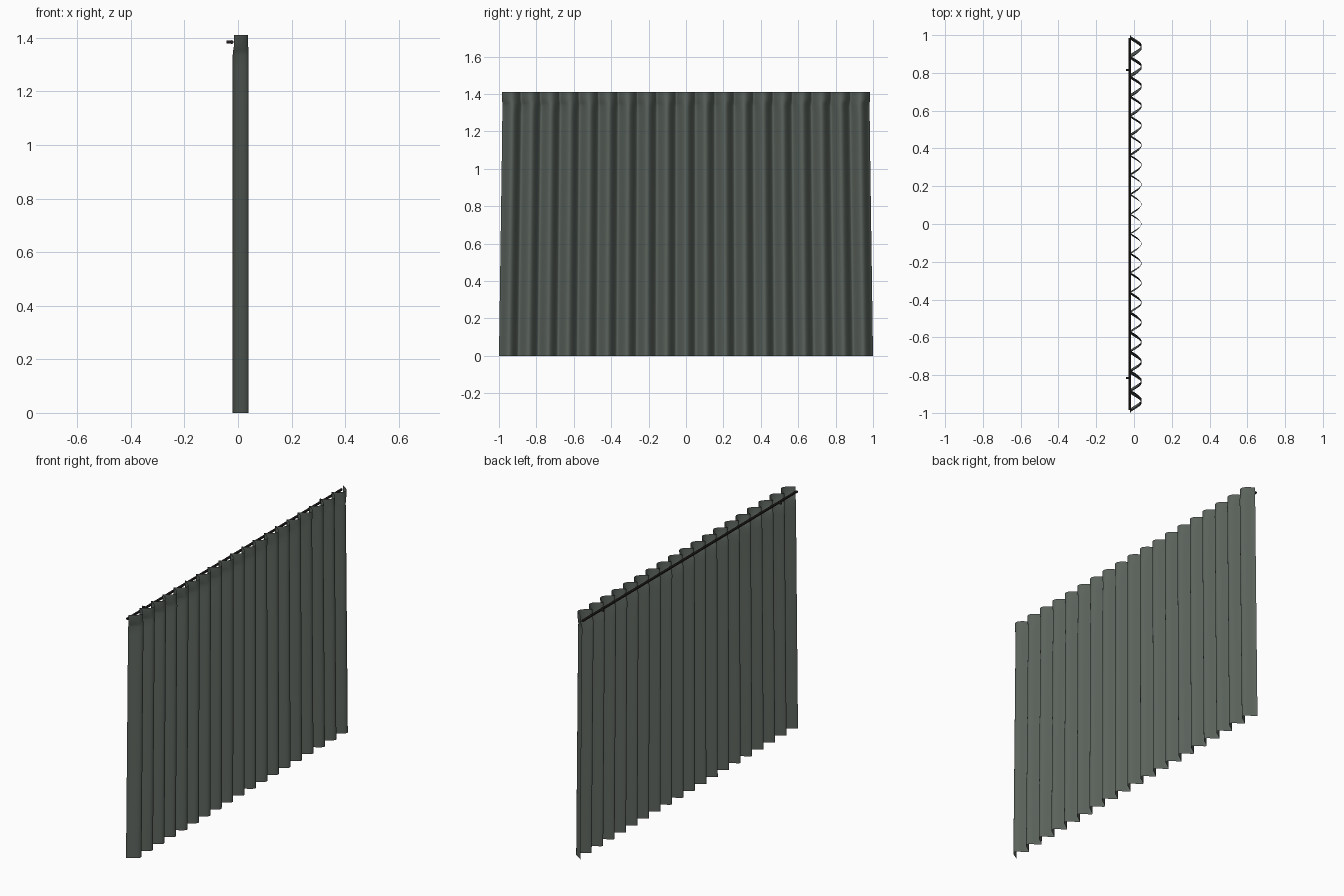
import bpy, bmesh, math

if "Cube" in bpy.data.objects:
    bpy.data.objects.remove(bpy.data.objects["Cube"])

def material(name, col):
    m = bpy.data.materials.new(name)
    m.diffuse_color = (*col, 1)
    m.use_nodes = True
    m.node_tree.nodes["Principled BSDF"].inputs["Base Color"].default_value = m.diffuse_color
    return m

cloth = material("grey green cloth", (0.105, 0.125, 0.108))
metal = material("dark metal", (0.02, 0.016, 0.015))

PLEATS, STEPS = 19, 16
# height, half width, back x, front x, ridge roundness, sideways pinch
ROWS = [(0.0, 1.0, -0.02, 0.04, 1.5, 0.0), (0.35, 0.995, -0.02, 0.04, 1.5, 0.0),
        (0.7, 0.99, -0.02, 0.04, 1.5, 0.0), (1.05, 0.985, -0.02, 0.04, 1.5, 0.0),
        (1.29, 0.982, -0.02, 0.04, 1.5, 0.0), (1.335, 0.98, -0.02, 0.04, 1.5, 0.0),
        (1.352, 0.981, -0.018, 0.039, 1.3, 0.0), (1.37, 0.985, -0.015, 0.038, 1.0, 0.0),
        (1.41, 0.985, -0.015, 0.038, 0.9, 0.0)]

# pleated curtain sheet
bm = bmesh.new()
grid = []
for z, half, back, front, power, pinch in ROWS:
    row = []
    for i in range(PLEATS * STEPS + 1):
        t = i / (PLEATS * STEPS)
        s = abs(math.sin(math.pi * PLEATS * t))
        row.append(bm.verts.new((back + (front - back) * s ** power, (2 * t - 1) * half, z)))
    grid.append(row)
for a, b in zip(grid, grid[1:]):
    for i in range(len(a) - 1):
        bm.faces.new((a[i], a[i + 1], b[i + 1], b[i])).smooth = True
me = bpy.data.meshes.new("curtain")
bm.to_mesh(me)
bm.free()
me.materials.append(cloth)
bpy.context.collection.objects.link(bpy.data.objects.new("curtain", me))

def cylinder(name, radius, length, loc, rot):
    bpy.ops.mesh.primitive_cylinder_add(vertices=12, radius=radius, depth=length, location=loc, rotation=rot)
    o = bpy.context.object
    o.name = name
    o.data.materials.append(metal)
    bpy.ops.object.shade_smooth_by_angle()

# rail and its two wall brackets
cylinder("curtain_rod", 0.007, 1.97, (-0.023, 0, 1.384), (math.pi / 2, 0, 0))
for side in (-1, 1):
    cylinder("rod_bracket", 0.006, 0.02, (-0.033, side * 0.815, 1.384), (0, math.pi / 2, 0))
